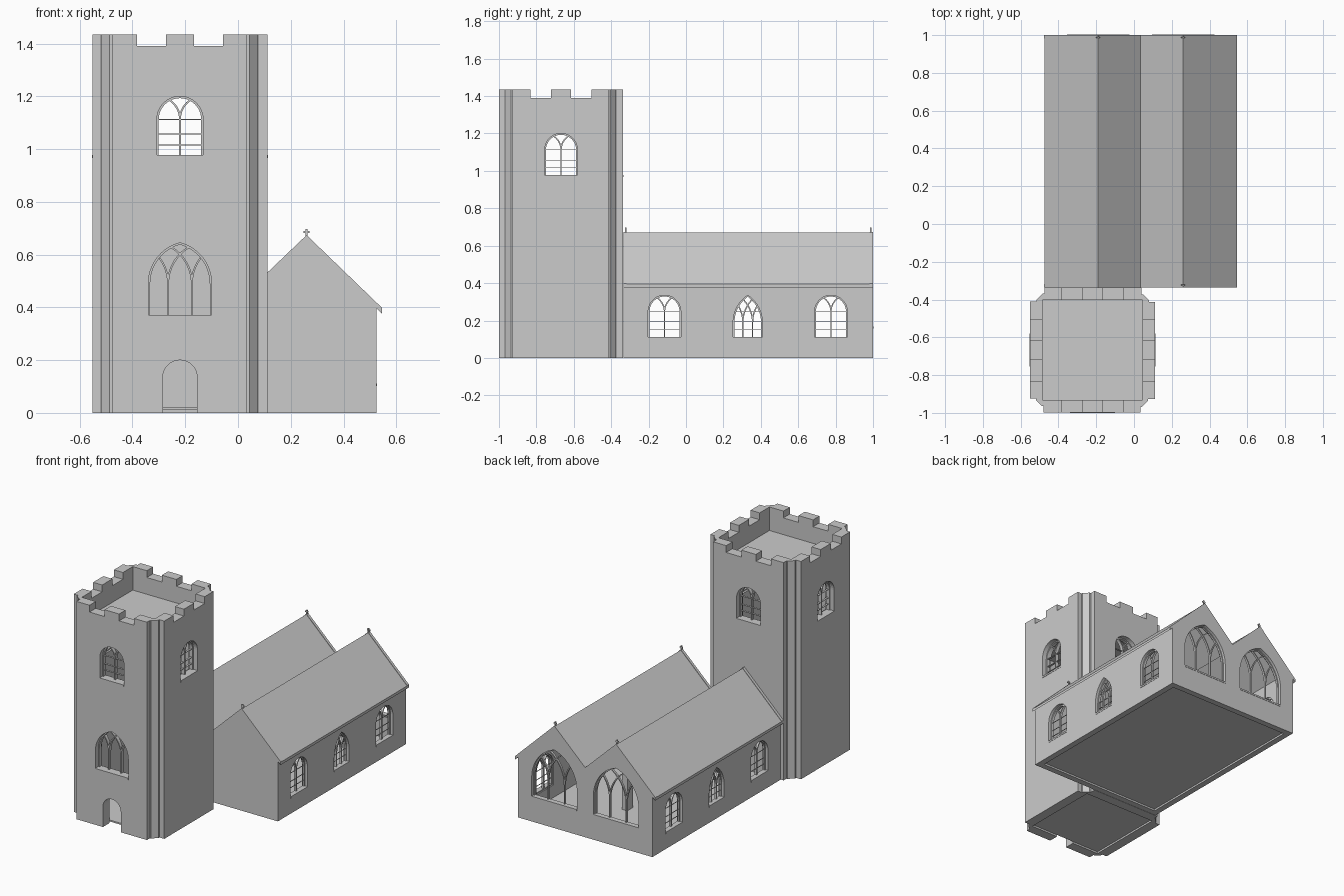
import bpy, bmesh, math
from mathutils import Matrix, Vector

cube = bpy.data.objects.get("Cube")
if cube:
    bpy.data.objects.remove(cube, do_unlink=True)

stone = bpy.data.materials.new("stone_grey")
stone.use_nodes = True
GREY = (0.6, 0.6, 0.6, 1)
stone.diffuse_color = GREY
stone.node_tree.nodes["Principled BSDF"].inputs["Base Color"].default_value = GREY


# ---- helpers ----
def prism(bm, pts, y0, y1, m=Matrix()):
    """Extrude an (x, z) outline from y0 to y1."""
    a = [bm.verts.new(m @ Vector((x, y0, z))) for x, z in pts]
    b = [bm.verts.new(m @ Vector((x, y1, z))) for x, z in pts]
    bm.faces.new(a)
    bm.faces.new(b[::-1])
    for i in range(len(pts)):
        j = (i + 1) % len(pts)
        bm.faces.new((a[i], b[i], b[j], a[j]))


def box(bm, x0, x1, y0, y1, z0, z1, m=Matrix()):
    prism(bm, [(x0, z0), (x1, z0), (x1, z1), (x0, z1)], y0, y1, m)


def strip(bm, pts, t, y0, y1, m):
    """A bar of thickness t following a polyline of (x, z) points."""
    p = [Vector(q) for q in pts]
    one, two = [], []
    for i, q in enumerate(p):
        d = (p[min(i + 1, len(p) - 1)] - p[max(i - 1, 0)]).normalized()
        n = Vector((-d.y, d.x)) * t / 2
        one.append(q + n)
        two.append(q - n)
    prism(bm, one + two[::-1], y0, y1, m)


def finish(name, bm):
    bmesh.ops.recalc_face_normals(bm, faces=bm.faces)
    me = bpy.data.meshes.new(name)
    bm.to_mesh(me)
    bm.free()
    ob = bpy.data.objects.new(name, me)
    me.materials.append(stone)
    bpy.context.scene.collection.objects.link(ob)
    return ob


def cut(ob, bm):
    """Subtract the solids in bm from ob."""
    cutter = finish("cutter", bm)
    cutter.hide_render = True
    mod = ob.modifiers.new("cut", 'BOOLEAN')
    mod.operation, mod.solver, mod.object = 'DIFFERENCE', 'EXACT', cutter
    deps = bpy.context.evaluated_depsgraph_get()
    me = bpy.data.meshes.new_from_object(ob.evaluated_get(deps))
    ob.modifiers.clear()
    ob.data = me
    bpy.data.objects.remove(cutter, do_unlink=True)


def arch(w, z0, spring, rise, n=10):
    """Arch outline, round when rise equals w and pointed when taller."""
    r = (rise * rise + w * w) / (2 * w)
    top = math.asin(min(1, rise / r))
    right = [(w - r + r * math.cos(top * i / n), spring + r * math.sin(top * i / n))
             for i in range(n + 1)]
    right[-1] = (0, spring + rise)
    return [(w, z0)] + right + [(-x, z) for x, z in right[-2::-1]] + [(-w, z0)]


def window(cutters, bars, m, w, z0, spring, rise, mullions, rows, wall):
    """Cut an arched opening and fill it with frame, tracery and glazing bars."""
    out = arch(w, z0, spring, rise)
    prism(cutters, out, -0.03, wall + 0.02, m)
    y0, y1 = wall * 0.45, wall * 0.8
    strip(bars, out, 0.014, y0, y1, m)
    box(bars, -w, w, -0.002, y1, z0 - 0.004, z0 + 0.007, m)
    r = (rise * rise + w * w) / (2 * w)
    for c in mullions:
        strip(bars, [(c, z0), (c, spring)], 0.007, y0, y1, m)
        for side in (-1, 1):
            pts = []
            for i in range(40):
                a = i * 0.05
                x, dz = c + side * r * (1 - math.cos(a)), r * math.sin(a)
                if (abs(x) - w + r) ** 2 + dz * dz > r * r:
                    break
                pts.append((x, spring + dz))
            if len(pts) > 1:
                strip(bars, pts, 0.007, y0, y1, m)
    for f in rows:
        z = z0 + f * (spring + rise - z0)
        box(bars, -w, w, y0 + 0.005, y1 - 0.005, z - 0.0015, z + 0.0015, m)


def side(x, y, quarter):
    return Matrix.Translation((x, y, 0)) @ Matrix.Rotation(quarter * math.pi / 2, 4, 'Z')


ROWS = (0.2, 0.38, 0.62)

# ---- tower: square plan with stepped, chamfered corners ----
TX, TY, HALF, H = -0.22, -0.668, 0.331, 1.435
corner = [(0.331, 0.2585), (0.295, 0.2585), (0.295, 0.268),
          (0.263, 0.30), (0.255, 0.30), (0.255, 0.331)]
plan = []
for k in range(4):
    rot = Matrix.Rotation(k * math.pi / 2, 2)
    plan += [rot @ Vector(p) for p in corner]
bm = bmesh.new()
upright = Matrix.Translation((TX, TY, 0)) @ Matrix.Rotation(math.pi / 2, 4, 'X')
prism(bm, [(p.x, -p.y) for p in plan], 0, H, Matrix.Translation((TX, TY, 0)) @
      Matrix(((1, 0, 0, 0), (0, 0, 1, 0), (0, 1, 0, 0), (0, 0, 0, 1))))
tower = finish("tower", bm)

INNER, DECK = 0.265, 1.28
bm = bmesh.new()
for z0, z1 in ((-0.05, DECK - 0.03), (DECK, H + 0.1)):
    box(bm, TX - INNER, TX + INNER, TY - INNER, TY + INNER, z0, z1)
cut(tower, bm)

cutters, bars = bmesh.new(), bmesh.new()
for k in range(4):
    m = Matrix.Translation((TX, TY, 0)) @ Matrix.Rotation(k * math.pi / 2, 4, 'Z')
    face = m @ Matrix.Translation((0, -HALF, 0))
    window(cutters, bars, face, 0.0875, 0.97, 1.1125, 0.0875, (0,), ROWS, 0.066)
    for c in (-0.108, 0.108):
        box(cutters, c - 0.055, c + 0.055, -0.03, 0.09, 1.39, H + 0.1, face)
front = side(TX, TY - HALF, 0)
window(cutters, bars, front, 0.12, 0.365, 0.49, 0.155, (-0.045, 0.045), (), 0.066)
prism(cutters, arch(0.065, -0.03, 0.135, 0.065), -0.03, 0.09, front)
cut(tower, cutters)
finish("tower_window_tracery", bars)

bm = bmesh.new()
box(bm, TX - INNER, TX + INNER, TY - INNER, TY + INNER, 0.012, 0.022)
finish("tower_floor", bm)

# ---- nave: twin gabled hall ----
MID, Y0, Y1 = 0.035, -0.335, 1.0
RIDGE, RIDGE_Z, VALLEY_Z = 0.225, 0.67, 0.455


def roof_line(half, drop):
    """Double gable line from left eave to right eave."""
    eave = RIDGE_Z - (half - RIDGE) * 0.965
    pts = [(-half, eave), (-RIDGE, RIDGE_Z), (0, VALLEY_Z), (RIDGE, RIDGE_Z), (half, eave)]
    return [(MID + x, z - drop) for x, z in pts]


def hall(half, drop, z0):
    return [(MID - half, z0)] + roof_line(half, drop) + [(MID + half, z0)]


WALL = 0.04
bm = bmesh.new()
prism(bm, hall(0.49, 0.012, 0), Y0, Y1)
nave = finish("nave_walls", bm)
bm = bmesh.new()
prism(bm, hall(0.49 - WALL, 0.03, -0.05), Y0 + WALL, Y1 - WALL)
cut(nave, bm)

cutters, bars = bmesh.new(), bmesh.new()
for sx, q in ((1, 1), (-1, -1)):
    for y in (-0.115, 0.775):
        window(cutters, bars, side(MID + sx * 0.49, y, q),
               0.0875, 0.105, 0.2475, 0.0875, (0,), ROWS, WALL)
    window(cutters, bars, side(MID + sx * 0.49, 0.33, q),
           0.078, 0.105, 0.19, 0.145, (-0.026, 0.026), ROWS, WALL)
    # large end windows
    window(cutters, bars, side(MID + sx * RIDGE, Y1, 2),
           0.165, 0.16, 0.29, 0.225, (-0.06, 0.06), (), WALL)
cut(nave, cutters)
finish("nave_window_tracery", bars)

bm = bmesh.new()
box(bm, MID - 0.45, MID + 0.45, Y0 + WALL, Y1 - WALL, 0.012, 0.022)
finish("nave_floor", bm)

# roof covering with raised edges at the gable ends
bm = bmesh.new()
prism(bm, roof_line(0.51, 0) + roof_line(0.51, 0.018)[::-1], Y0, Y1)
finish("nave_roof", bm)
bm = bmesh.new()
for y in (Y0, Y1 - 0.018):
    prism(bm, roof_line(0.511, -0.004) + roof_line(0.511, 0.016)[::-1], y, y + 0.018)
finish("gable_coping", bm)

# inner columns under the valley
bm = bmesh.new()
for y in (0.08, 0.56):
    box(bm, MID - 0.02, MID + 0.02, y - 0.03, y + 0.03, 0.012, VALLEY_Z - 0.02)
finish("nave_columns", bm)

# small crosses on the ridges
bm = bmesh.new()
for x, y in ((RIDGE, Y0 + 0.012), (RIDGE, Y1 - 0.012), (-RIDGE, Y1 - 0.012)):
    x += MID
    box(bm, x - 0.004, x + 0.004, y - 0.004, y + 0.004, RIDGE_Z - 0.01, 0.697)
    box(bm, x - 0.011, x + 0.011, y - 0.003, y + 0.003, 0.682, 0.69)
finish("ridge_crosses", bm)
